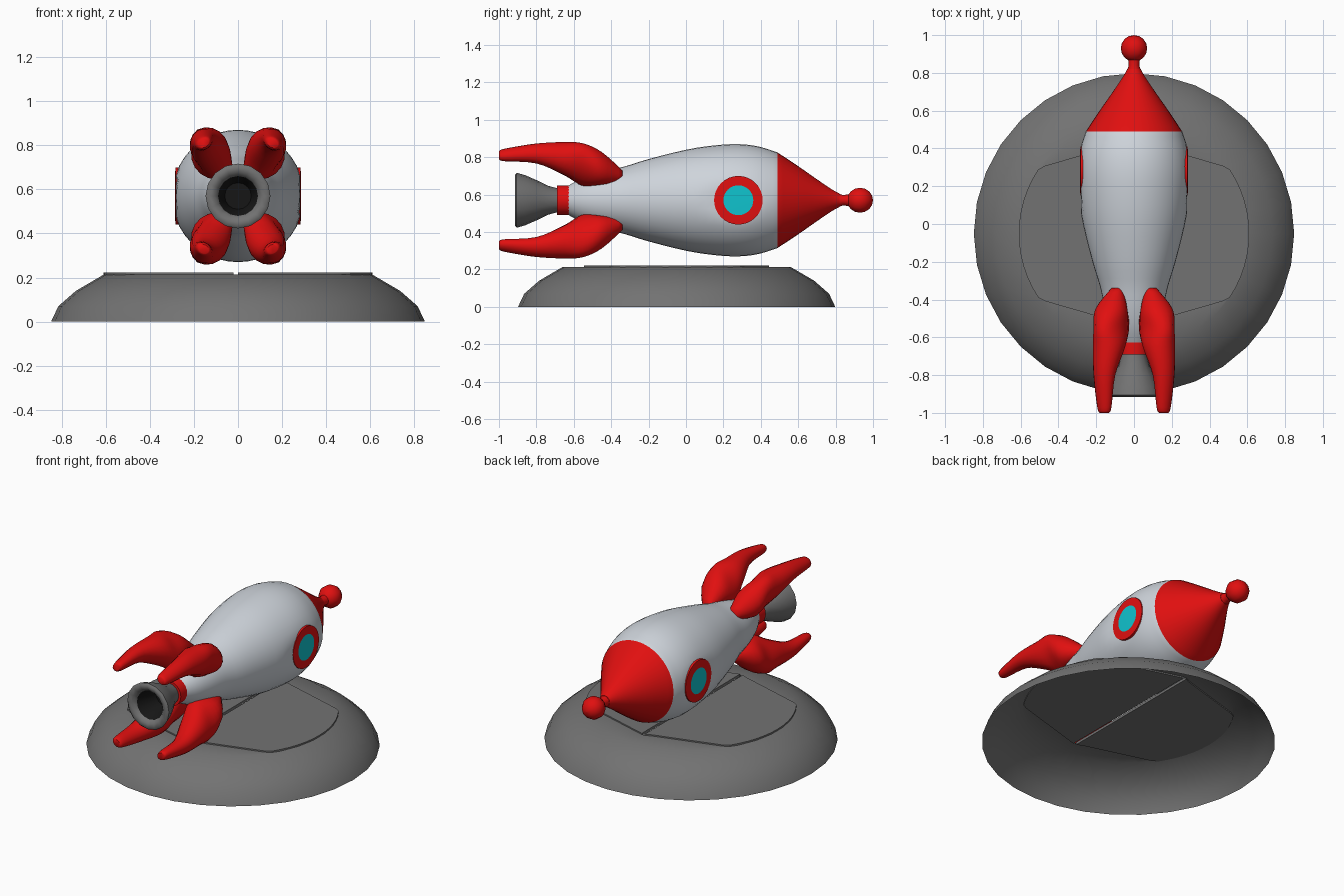
import bpy, bmesh, math
from mathutils import Vector

if "Cube" in bpy.data.objects:
    bpy.data.objects.remove(bpy.data.objects["Cube"])

AXIS_Z = 0.57   # height of the rocket's centre line
BASE_Y = -0.05  # centre of the round base


def material(name, rgb):
    m = bpy.data.materials.new(name)
    m.diffuse_color = (*rgb, 1)
    m.use_nodes = True
    m.node_tree.nodes["Principled BSDF"].inputs["Base Color"].default_value = m.diffuse_color
    return m


RED = material("red", (0.75, 0.005, 0.005))
WHITE = material("pale grey white", (0.62, 0.66, 0.71))
GREY = material("mid grey", (0.17, 0.17, 0.17))
BLACK = material("black", (0.008, 0.008, 0.008))
CYAN = material("cyan", (0.005, 0.55, 0.62))


def smooth_path(pts, steps):
    """Catmull-Rom interpolation through tuples of any length."""
    out = []
    for i in range(len(pts) - 1):
        p0, p1, p2, p3 = (pts[max(0, min(len(pts) - 1, i + k))] for k in (-1, 0, 1, 2))
        for s in range(steps):
            t = s / steps
            out.append(tuple(0.5 * (2 * b + (c - a) * t + (2 * a - 5 * b + 4 * c - d) * t * t
                                    + (3 * b - a - 3 * c + d) * t ** 3)
                             for a, b, c, d in zip(p0, p1, p2, p3)))
    return out + [pts[-1]]


def finish(name, bm, mats, angle, pick=None):
    bmesh.ops.remove_doubles(bm, verts=bm.verts, dist=1e-5)
    bmesh.ops.recalc_face_normals(bm, faces=bm.faces)
    if pick:
        for f in bm.faces:
            f.material_index = pick(f.calc_center_median())
    me = bpy.data.meshes.new(name)
    bm.to_mesh(me)
    bm.free()
    for m in mats:
        me.materials.append(m)
    me.shade_smooth()
    me.set_sharp_from_angle(angle=math.radians(angle))
    ob = bpy.data.objects.new(name, me)
    bpy.context.collection.objects.link(ob)
    return ob


def loft(rings, caps=True):
    """Skin a list of closed rings of points."""
    bm = bmesh.new()
    rows = [[bm.verts.new(p) for p in ring] for ring in rings]
    n = len(rows[0])
    for a, b in zip(rows, rows[1:]):
        for i in range(n):
            j = (i + 1) % n
            bm.faces.new((a[i], a[j], b[j], b[i]))
    if caps:
        bm.faces.new(rows[0])
        bm.faces.new(rows[-1])
    return bm


def circle(r, n):
    return [(r * math.cos(2 * math.pi * i / n), r * math.sin(2 * math.pi * i / n)) for i in range(n)]


def lathe_y(profile, n):
    """Turn (y, radius) points about the rocket's centre line."""
    return loft([[Vector((u, y, AXIS_Z + v)) for u, v in circle(r, n)] for y, r in profile])


# Hull with red nose cone
body = smooth_path([(-0.63, 0.078), (-0.55, 0.12), (-0.45, 0.153), (-0.33, 0.18), (-0.2, 0.22), (0, 0.27),
                    (0.15, 0.293), (0.28, 0.30), (0.39, 0.287), (0.49, 0.255)], 3)
nose = smooth_path([(0.49, 0.255), (0.6, 0.182), (0.7, 0.112), (0.78, 0.058), (0.82, 0.036)], 3)
bm = lathe_y(body + nose[1:], 40)
for v in bm.verts:  # flattened sides carry the windows
    v.co.x = max(-0.281, min(0.281, v.co.x))
finish("hull", bm, [WHITE, RED], 40, lambda c: int(c.y > 0.49))

# Nose stem and ball
finish("nose_stem", lathe_y([(0.80, 0.04), (0.84, 0.028), (0.88, 0.032)], 12), [RED], 40)
ball = [(0.93 - 0.07 * math.cos(math.pi * k / 8), max(1e-4, 0.07 * math.sin(math.pi * k / 8)))
        for k in range(9)]
finish("nose_ball", lathe_y(ball, 10), [RED], 50)

# Engine collar and flared nozzle with black throat
finish("engine_collar", lathe_y([(-0.60, 0.08), (-0.69, 0.08)], 24), [RED], 40)
nozzle = [(-0.68, 0.062), (-0.74, 0.078), (-0.80, 0.108), (-0.86, 0.134), (-0.905, 0.147),
          (-0.915, 0.135), (-0.91, 0.11), (-0.89, 0.09), (-0.74, 0.06)]
finish("engine_nozzle", lathe_y(nozzle, 16), [GREY, BLACK], 60,
       lambda c: int(c.y > -0.885 and math.hypot(c.x, c.z - AXIS_Z) < 0.088
                     and -0.83 < c.y < -0.73))

# Round windows: red frame, cyan glass
for side, label in ((1, "right"), (-1, "left")):
    rings = [[Vector((side * x, 0.28 + u, AXIS_Z + v)) for u, v in circle(r, 32)]
             for x, r in ((0.23, 0.13), (0.284, 0.13), (0.286, 0.08))]
    finish(label + "_window", loft(rings), [RED, CYAN], 30,
           lambda c: int(abs(c.x) > 0.2855))

# Four curved fins: y, x, height off axis, radial and tangential half-widths
stations = smooth_path([(-0.34, 0.09, 0.13, 0.03, 0.03), (-0.45, 0.12, 0.17, 0.09, 0.085),
                        (-0.55, 0.12, 0.19, 0.125, 0.08), (-0.65, 0.132, 0.222, 0.092, 0.085),
                        (-0.80, 0.157, 0.25, 0.052, 0.06), (-0.97, 0.157, 0.242, 0.031, 0.04),
                        (-1.0, 0.157, 0.24, 0.02, 0.026)], 4)
for sx, lx in ((1, "right"), (-1, "left")):
    for sz, lz in ((1, "upper"), (-1, "lower")):
        rings = [[Vector((sx * (x + 0.52 * a * u + 0.85 * b * v), y,
                          AXIS_Z + sz * (h + 0.85 * a * u - 0.52 * b * v)))
                  for u, v in circle(1, 16)] for y, x, h, a, b in stations]
        finish(f"{lz}_{lx}_fin", loft(rings), [RED], 50)


# Lens outline: a circle whose front and back are trimmed to shallow points
def lens(r, n):
    pts = []
    for x, y in circle(r, n):
        lim = 0.495 - 0.29 * abs(x)
        pts.append((x, max(-lim, min(lim, y))))
    return pts


# Hollow round base with a lens-shaped opening
rings = [[Vector((x, y + BASE_Y, z)) for x, y in circle(r, 32)]
         for z, r in ((0, 0.848), (0.07, 0.815), (0.14, 0.735), (0.213, 0.61))]
rings.append([Vector((x, y + BASE_Y, 0.214)) for x, y in lens(0.60, 32)])
finish("base_shell", loft(rings, caps=False), [GREY], 35)

# Two deck doors with a narrow slot between them
for side, label, edge in ((1, "right", 0.0), (-1, "left", -0.02)):
    outline = [(max(edge, x) if side > 0 else min(edge, x), y) for x, y in lens(0.61, 64)
               if side * x > -0.001]
    outline = [p for p in outline if abs(p[0] - edge) > 0.01]
    outline.sort(key=lambda p: math.atan2(p[1], side * p[0]))
    outline = [(edge, -0.495)] + outline + [(edge, 0.495)]
    rings = [[Vector((x, y + BASE_Y, z)) for x, y in outline] for z in (0.206, 0.222)]
    finish(label + "_deck_door", loft(rings), [GREY], 30)
